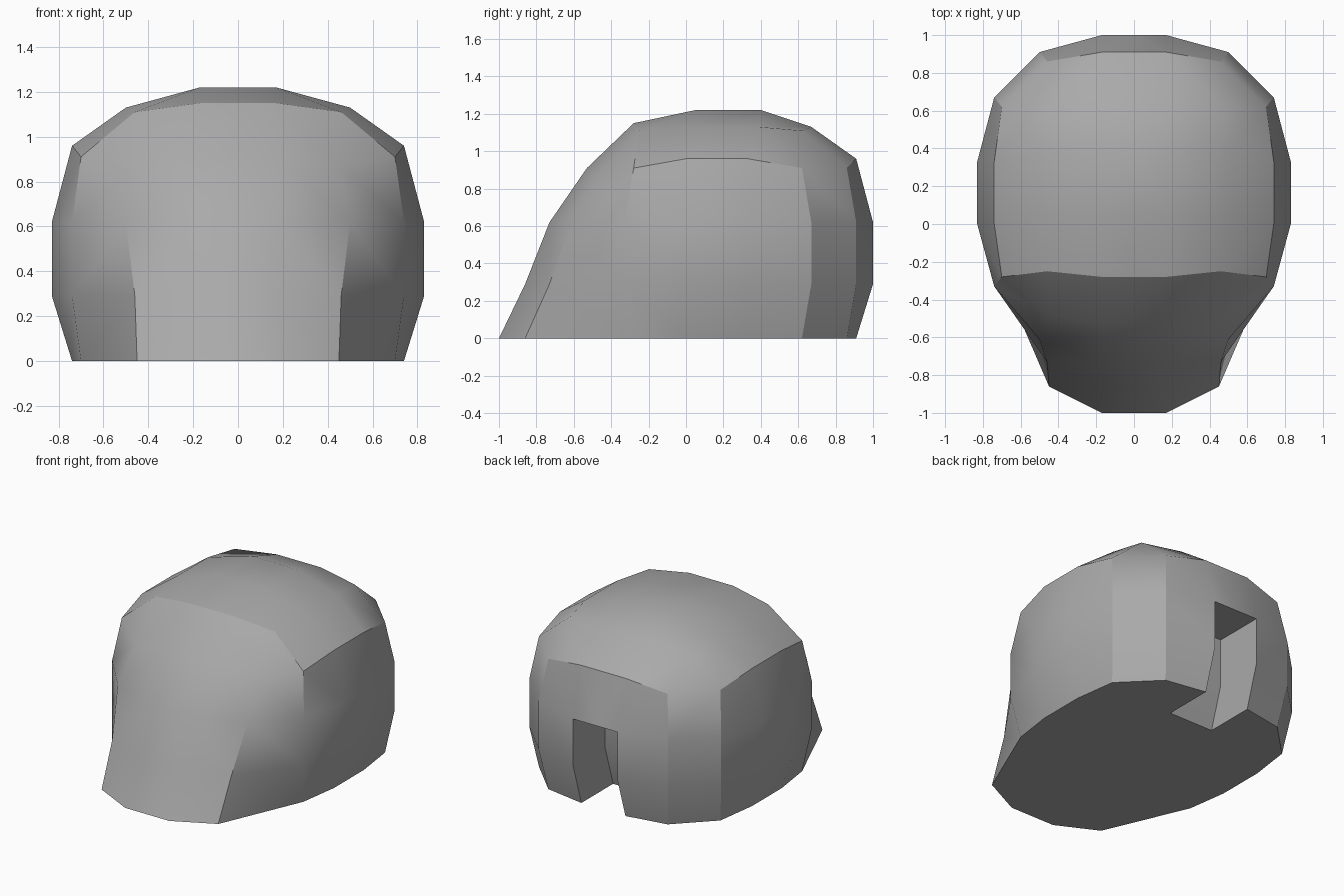
import bpy
import bmesh

cube = bpy.data.objects.get("Cube")
if cube:
    bpy.data.objects.remove(cube, do_unlink=True)

grey = bpy.data.materials.new("stone grey")
grey.use_nodes = True
colour = (0.4, 0.4, 0.4, 1)
grey.diffuse_color = colour
grey.node_tree.nodes["Principled BSDF"].inputs["Base Color"].default_value = colour

# Half outlines from back to front: bulging middle, drawn-in base and shoulder
wide = [(.17, 1), (.5, .91), (.74, .67), (.83, .33), (.83, 0), (.74, -.33)]
narrow = [(.17, .91), (.46, .86), (.70, .62), (.74, .33), (.74, 0), (.70, -.28)]
shoulder_z = [.96, .91, .91, .96, .96, .91, .87, .91]
crown_rim = [(.17, .67, 1.13), (.46, .62, 1.11), (.46, .62, 1.11), (.5, .39, 1.13),
             (.5, .04, 1.13), (.46, -.25, 1.11), (.46, -.25, 1.11), (.17, -.28, 1.15)]


def level(outline, front, z):
    return [(x, y, z) for x, y in outline + front]


levels = [
    level(narrow, [(.45, -.86), (.17, -1)], 0),
    level(wide, [(.46, -.73), (.17, -.86)], .29),
    level(wide, [(.5, -.61), (.17, -.73)], .62),
    [(x, y, z) for (x, y), z in zip(narrow + [(.45, -.48), (.17, -.53)], shoulder_z)],
    crown_rim,
]

bm = bmesh.new()


def centred(p):
    return (0, p[1], p[2])


def strip(a, b, first=0):
    for i in range(first, len(a) - 1):
        bm.faces.new((a[i], a[i + 1], b[i + 1], b[i]))


# Walls, leaving the middle of the back open for the doorway
rings = [[bm.verts.new(p) for p in [centred(r[0])] + r + [centred(r[-1])]]
         for r in levels]
for k in range(4):
    strip(rings[k], rings[k + 1], 1 if k < 2 else 0)

# Crown
rim = rings[4]
rows = [[rim[0], rim[1], rim[2]]]
for y, side in ((.4, rim[4]), (.05, rim[5])):
    rows.append([bm.verts.new((x, y, 1.22)) for x in (0, .17)] + [side])
rows.append([rim[9], rim[8], rim[6]])
for a, b in zip(rows, rows[1:]):
    strip(a, b)

# Doorway recess
depth = .35
inner = [[bm.verts.new((v.co.x, v.co.y - depth, v.co.z)) for v in r[:2]]
         for r in rings[:3]]
for k in range(2):
    strip(inner[k], inner[k + 1])
    bm.faces.new((rings[k][1], rings[k + 1][1], inner[k + 1][1], inner[k][1]))
strip(rings[2][:2], inner[2])

# Flat base, notched at the doorway
bm.faces.new(inner[0] + rings[0][1:])

# Merge doubled crown corners and mirror the half
bmesh.ops.remove_doubles(bm, verts=bm.verts[:], dist=.0005)
bmesh.ops.mirror(bm, geom=bm.verts[:] + bm.edges[:] + bm.faces[:],
                 axis='X', merge_dist=.0005)
bmesh.ops.recalc_face_normals(bm, faces=bm.faces[:])

mesh = bpy.data.meshes.new("domed_shell")
bm.to_mesh(mesh)
bm.free()
mesh.materials.append(grey)
shell = bpy.data.objects.new("domed_shell", mesh)
bpy.context.collection.objects.link(shell)

bpy.ops.object.select_all(action='DESELECT')
shell.select_set(True)
bpy.context.view_layer.objects.active = shell
bpy.ops.object.shade_smooth_by_angle(angle=.5)
